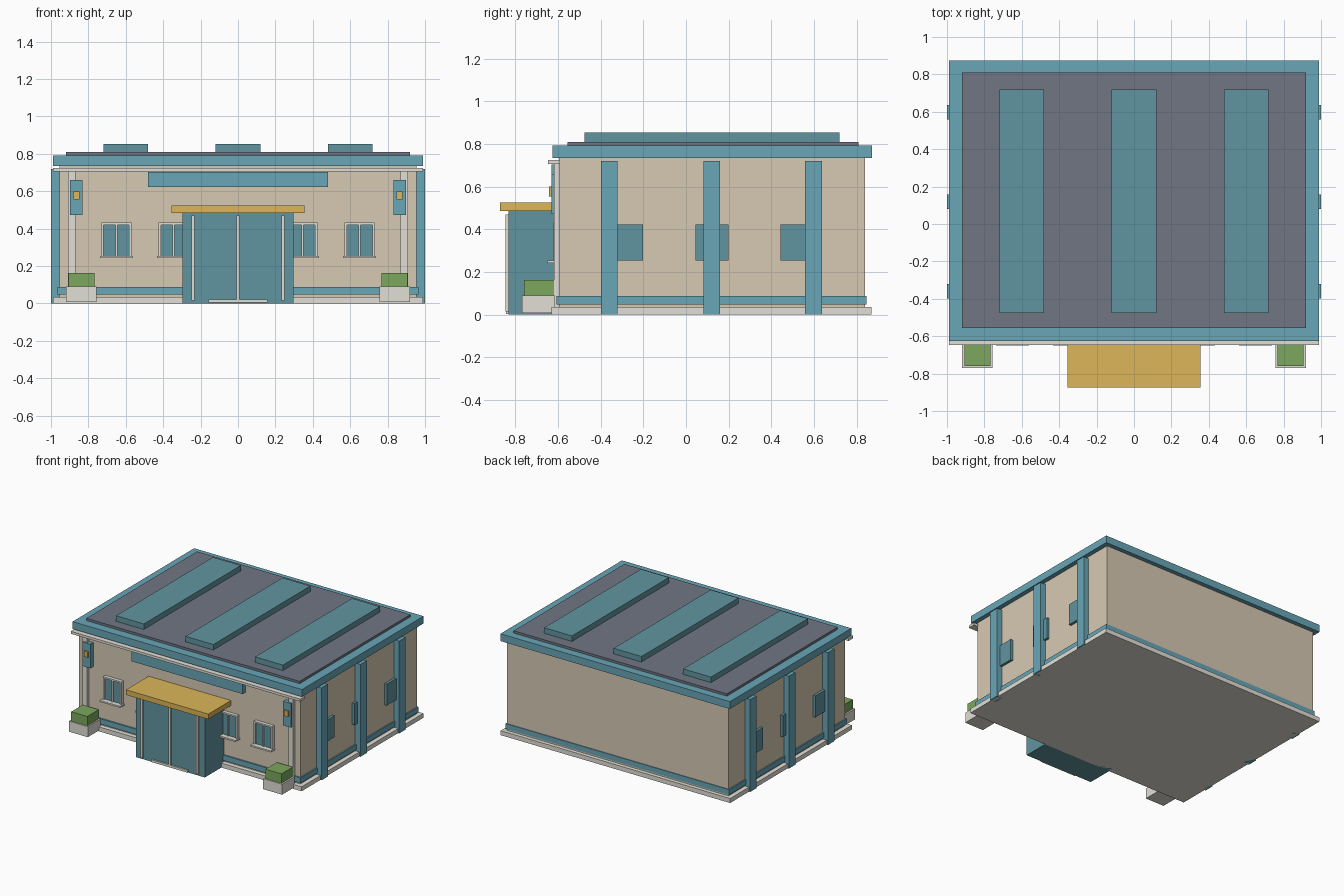
import bpy, bmesh

if "Cube" in bpy.data.objects:
    bpy.data.objects.remove(bpy.data.objects["Cube"])


def material(name, rgb):
    m = bpy.data.materials.new(name)
    m.diffuse_color = (*rgb, 1)
    m.use_nodes = True
    m.node_tree.nodes["Principled BSDF"].inputs["Base Color"].default_value = m.diffuse_color
    return m


WALL = material("beige_wall", (0.68, 0.59, 0.45))
TRIM = material("pale_trim", (0.76, 0.74, 0.67))
BLUE = material("blue_trim", (0.14, 0.38, 0.47))
GLASS = material("teal_glass", (0.12, 0.30, 0.35))
ROOF = material("grey_roof", (0.16, 0.18, 0.23))
GOLD = material("yellow", (0.72, 0.47, 0.10))
GREEN = material("hedge_green", (0.20, 0.39, 0.11))


def box(name, mat, x, y, z):
    """Box given by its (min, max) range on each axis."""
    bm = bmesh.new()
    bmesh.ops.create_cube(bm, size=1)
    for v in bm.verts:
        for i, r in enumerate((x, y, z)):
            v.co[i] = r[1] if v.co[i] > 0 else r[0]
    me = bpy.data.meshes.new(name)
    bm.to_mesh(me)
    bm.free()
    me.materials.append(mat)
    ob = bpy.data.objects.new(name, me)
    bpy.context.collection.objects.link(ob)
    return ob


def pair(name, mat, x, y, z):
    """The same box on the left and right of the building."""
    box("right_" + name, mat, x, y, z)
    box("left_" + name, mat, (-x[1], -x[0]), y, z)


# Main volume
box("plinth", TRIM, (-0.99, 0.99), (-0.63, 0.87), (0, 0.035))
box("walls", WALL, (-0.955, 0.955), (-0.595, 0.84), (0.035, 0.74))
box("base_stripe", BLUE, (-0.965, 0.965), (-0.607, 0.846), (0.047, 0.088))

# Roof
box("roof_band", BLUE, (-0.99, 0.99), (-0.625, 0.873), (0.735, 0.792))
box("roof_deck", ROOF, (-0.92, 0.92), (-0.555, 0.81), (0.785, 0.81))
for i, cx in enumerate((-0.6, 0, 0.6)):
    box(f"skylight_{i}", GLASS, (cx - 0.12, cx + 0.12), (-0.475, 0.72), (0.80, 0.853))

# Side pilasters and side windows
for i, (cy, wy) in enumerate(((-0.36, -0.28), (0.12, 0.122), (0.598, 0.522))):
    pair(f"side_pilaster_{i}", BLUE, (0.95, 1.0), (cy - 0.039, cy + 0.039), (0, 0.72))
    pair(f"side_window_{i}", GLASS, (0.945, 0.975), (wy - 0.078, wy + 0.078), (0.255, 0.422))

# Front cornice, sign panel, pilasters and wall lamps
box("cornice", TRIM, (-0.99, 0.99), (-0.647, -0.59), (0.706, 0.725))
box("sign_panel", BLUE, (-0.48, 0.48), (-0.63, -0.59), (0.622, 0.703))
pair("front_pilaster", TRIM, (0.868, 0.908), (-0.62, -0.59), (0.03, 0.71))
pair("lamp_plate", BLUE, (0.832, 0.898), (-0.631, -0.59), (0.472, 0.66))
pair("lamp", GOLD, (0.848, 0.88), (-0.643, -0.62), (0.555, 0.60))

# Front windows
for i, cx in enumerate((0.345, 0.65)):
    pair(f"window_glass_{i}", GLASS, (cx - 0.068, cx + 0.068), (-0.612, -0.59), (0.252, 0.422))
    pair(f"window_mullion_{i}", TRIM, (cx - 0.005, cx + 0.005), (-0.622, -0.59), (0.252, 0.422))
    pair(f"window_head_{i}", TRIM, (cx - 0.08, cx + 0.08), (-0.622, -0.59), (0.42, 0.432))
    for s in (-1, 1):
        c = cx + s * 0.074
        pair(f"window_jamb_{i}", TRIM, (c - 0.006, c + 0.006), (-0.622, -0.59), (0.252, 0.422))
    pair(f"window_sill_{i}", TRIM, (cx - 0.088, cx + 0.088), (-0.65, -0.59), (0.243, 0.255))

# Entrance porch
box("entrance", GLASS, (-0.297, 0.297), (-0.833, -0.59), (0, 0.487))
for i, cx in enumerate((-0.24, 0, 0.24)):
    box(f"door_post_{i}", TRIM, (cx - 0.008, cx + 0.008), (-0.846, -0.825), (0.015, 0.47))
box("door_sill", TRIM, (-0.158, 0.158), (-0.845, -0.82), (0.004, 0.022))
box("canopy", GOLD, (-0.355, 0.355), (-0.873, -0.59), (0.485, 0.525))

# Planters with hedges
pair("planter", TRIM, (0.757, 0.92), (-0.77, -0.615), (0.008, 0.09))
pair("hedge", GREEN, (0.768, 0.907), (-0.76, -0.62), (0.085, 0.163))
